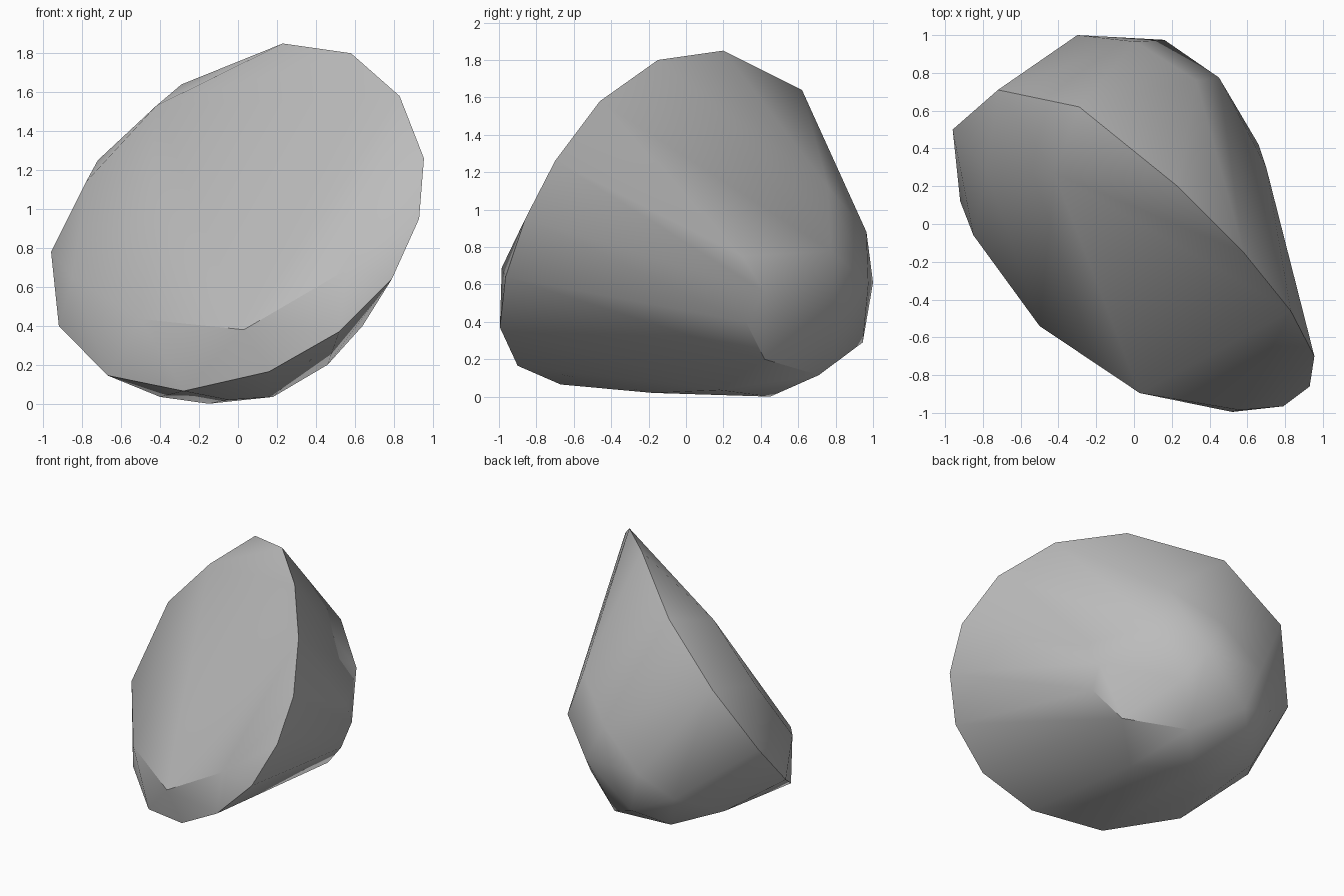
import bpy, bmesh, math

cube = bpy.data.objects.get("Cube")
if cube:
    bpy.data.objects.remove(cube, do_unlink=True)

# Sharp rim running from the top, down the left side and under the front
RIM = [(.23, .20, 1.85), (.58, -.15, 1.80), (.83, -.46, 1.58), (.955, -.70, 1.26),
       (.93, -.86, .95), (.79, -.965, .64), (.52, -.995, .37), (.16, -.90, .165),
       (-.28, -.67, .065), (-.67, -.30, .145), (-.92, .12, .40), (-.96, .50, .78),
       (-.72, .71, 1.25), (-.29, .62, 1.64)]
# Chipped corners around the broad front face
FRONT = [(.56, -.985, .69), (.03, -.895, .38), (-.50, -.54, .435),
         (-.85, -.06, .65), (-.78, .28, 1.14), (-.42, .265, 1.53)]
# Corners of the rounded back
BACK = [(.33, .76, 1.12), (.45, .775, .78), (.66, .42, .56), (.70, .30, .75),
        (.01, .965, .88), (.16, .975, .60), (-.30, 1.0, .61), (-.20, .945, .29),
        (-.50, .86, .42), (.24, .80, .42), (.64, .32, .40)]
# Underside
BASE = [(.46, .42, .20), (.18, .18, .035), (-.05, -.18, .02), (-.15, .45, .0),
        (-.40, .15, .035), (.10, .71, .115), (-.40, .75, .16), (-.66, .48, .23)]

stone = bpy.data.materials.new("grey_stone")
stone.use_nodes = True
colour = (.50, .50, .50, 1)
stone.diffuse_color = colour
bsdf = next(n for n in stone.node_tree.nodes if n.type == 'BSDF_PRINCIPLED')
bsdf.inputs["Base Color"].default_value = colour
bsdf.inputs["Roughness"].default_value = .9

# Wrap the corners in one closed convex stone
bm = bmesh.new()
for p in RIM + FRONT + BACK + BASE:
    bm.verts.new(p)
bmesh.ops.convex_hull(bm, input=bm.verts[:])
bmesh.ops.delete(bm, geom=[v for v in bm.verts if not v.link_faces], context='VERTS')
# Merge nearly flat neighbours into clean facets
bmesh.ops.dissolve_limit(bm, angle_limit=math.radians(2), verts=bm.verts[:], edges=bm.edges[:])
bmesh.ops.recalc_face_normals(bm, faces=bm.faces[:])
mesh = bpy.data.meshes.new("rock")
bm.to_mesh(mesh)
bm.free()
mesh.materials.append(stone)

rock = bpy.data.objects.new("rock", mesh)
bpy.context.collection.objects.link(rock)
bpy.ops.object.select_all(action='DESELECT')
rock.select_set(True)
bpy.context.view_layer.objects.active = rock
bpy.ops.object.shade_smooth_by_angle(angle=math.radians(35))
